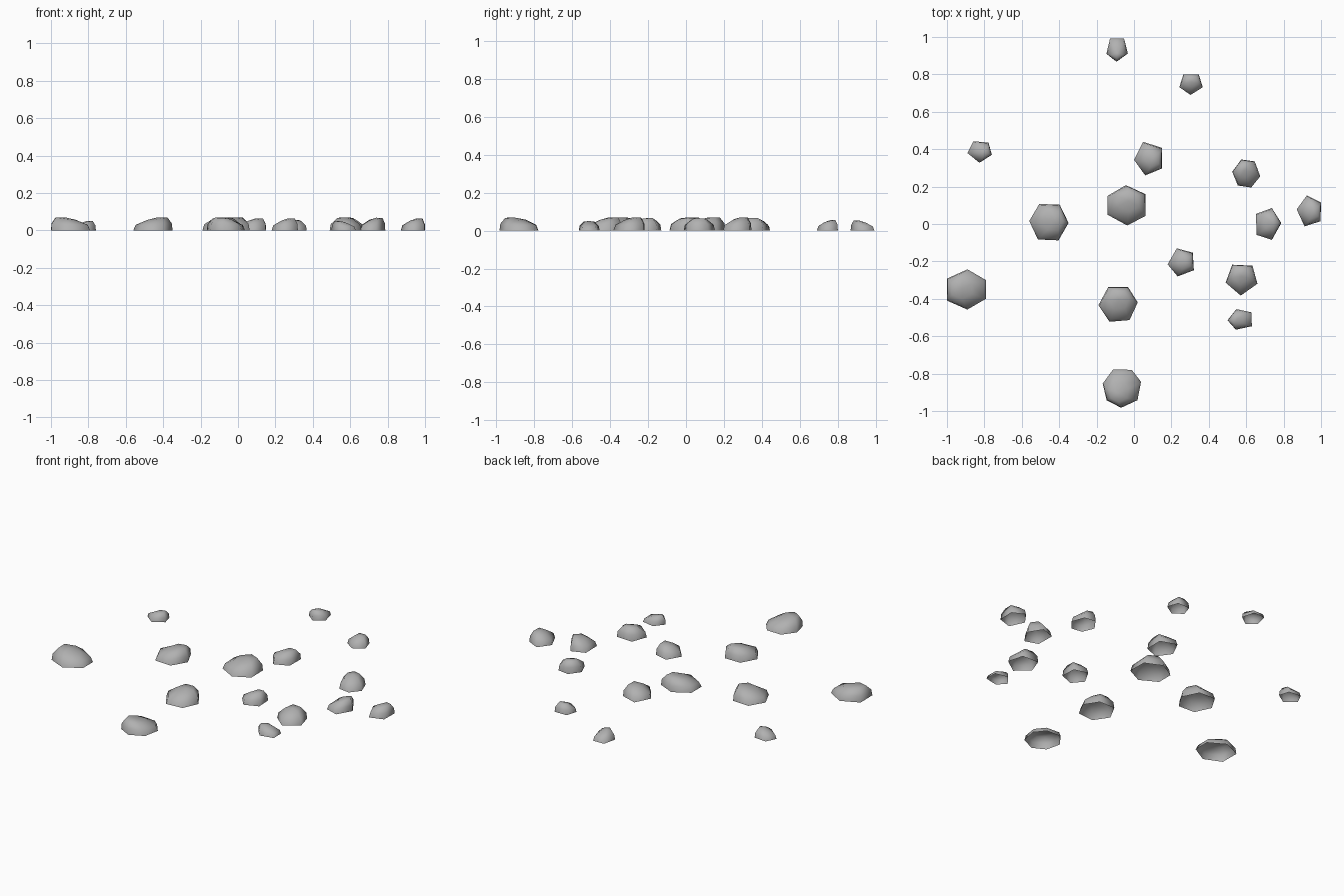
import bpy
import bmesh
import math
import random
from mathutils import Vector

default_cube = bpy.data.objects.get("Cube")
if default_cube:
    bpy.data.objects.remove(default_cube, do_unlink=True)

random.seed(4)

# One plain grey for every stone
stone_grey = bpy.data.materials.new("stone_grey")
stone_grey.use_nodes = True
grey = (0.44, 0.44, 0.44, 1.0)
stone_grey.diffuse_color = grey
shader = stone_grey.node_tree.nodes["Principled BSDF"]
shader.inputs["Base Color"].default_value = grey
shader.inputs["Roughness"].default_value = 0.9

# Each ring of a stone: width share, height share, shift towards the lean
RINGS = [(1.0, 0.0, 0.0), (0.92, 0.48, 0.05), (0.52, 0.9, 0.24)]


def base_outline(sides, turn, width, depth):
    """Slightly uneven polygon stretched to fill a box around the origin."""
    corners = []
    for i in range(sides):
        angle = math.radians(turn) + math.tau * i / sides
        angle += random.uniform(-0.08, 0.08)
        corners.append(Vector((math.cos(angle), math.sin(angle))))
    low = Vector((min(c.x for c in corners), min(c.y for c in corners)))
    high = Vector((max(c.x for c in corners), max(c.y for c in corners)))
    middle, span = (low + high) / 2, high - low
    return [Vector(((c.x - middle.x) / span.x * width,
                    (c.y - middle.y) / span.y * depth)) for c in corners]


def make_stone(name, x, y, width, depth, sides, turn, height, lean):
    """Open-bottomed stone: stacked rings closed by an off-centre peak."""
    outline = base_outline(sides, turn, width, depth)
    direction = Vector((math.cos(math.radians(lean)), math.sin(math.radians(lean))))
    reach = (width + depth) / 4
    bm = bmesh.new()
    rings = []
    for share, level, shift in RINGS:
        ring = []
        for corner in outline:
            spot = corner * share + direction * reach * shift
            # the leaning side stands taller than the far side
            rise = level * (1 + 0.12 * corner.dot(direction) / reach)
            ring.append(bm.verts.new((spot.x, spot.y, height * min(rise, 1))))
        rings.append(ring)
    tip = direction * reach * 0.26
    peak = bm.verts.new((tip.x, tip.y, height))
    for lower, upper in zip(rings, rings[1:]):
        for i in range(sides):
            j = (i + 1) % sides
            bm.faces.new((lower[i], lower[j], upper[j], upper[i]))
    for i in range(sides):
        bm.faces.new((rings[-1][i], rings[-1][(i + 1) % sides], peak))
    for face in bm.faces:
        face.smooth = True
    mesh = bpy.data.meshes.new(name)
    bm.to_mesh(mesh)
    bm.free()
    mesh.materials.append(stone_grey)
    stone = bpy.data.objects.new(name, mesh)
    stone.location = (x, y, 0)
    bpy.context.collection.objects.link(stone)


# Large stones: x, y, width, depth, sides, turn, height, lean
LARGE = [
    (-0.455, 0.01, 0.21, 0.195, 6, 0, 0.07, 20),
    (-0.04, 0.1, 0.205, 0.215, 6, 30, 0.07, 60),
    (-0.895, -0.35, 0.21, 0.215, 6, 30, 0.07, 170),
    (-0.085, -0.43, 0.21, 0.185, 6, 2, 0.07, 80),
    (-0.065, -0.88, 0.205, 0.205, 7, 13, 0.068, 230),
]

# Medium stones
MEDIUM = [
    (0.075, 0.35, 0.15, 0.18, 5, 38, 0.065, 0),
    (0.6, 0.27, 0.15, 0.15, 6, 50, 0.07, 120),
    (0.935, 0.07, 0.13, 0.165, 5, 32, 0.064, 0),
    (0.72, 0, 0.135, 0.17, 5, 75, 0.068, 20),
    (0.25, -0.205, 0.14, 0.15, 5, 40, 0.065, 10),
    (0.575, -0.3, 0.17, 0.165, 5, 52, 0.07, 100),
]

# Small pebbles
SMALL = [
    (-0.09, 0.93, 0.115, 0.125, 5, 55, 0.052, 270),
    (0.305, 0.745, 0.125, 0.11, 5, 54, 0.055, 80),
    (-0.825, 0.385, 0.13, 0.115, 5, 50, 0.05, 0),
    (0.565, -0.51, 0.13, 0.11, 5, 36, 0.05, 180),
]

for label, group in (("large_stone", LARGE), ("medium_stone", MEDIUM),
                     ("small_pebble", SMALL)):
    for count, row in enumerate(group, start=1):
        make_stone(f"{label}_{count}", *row)
